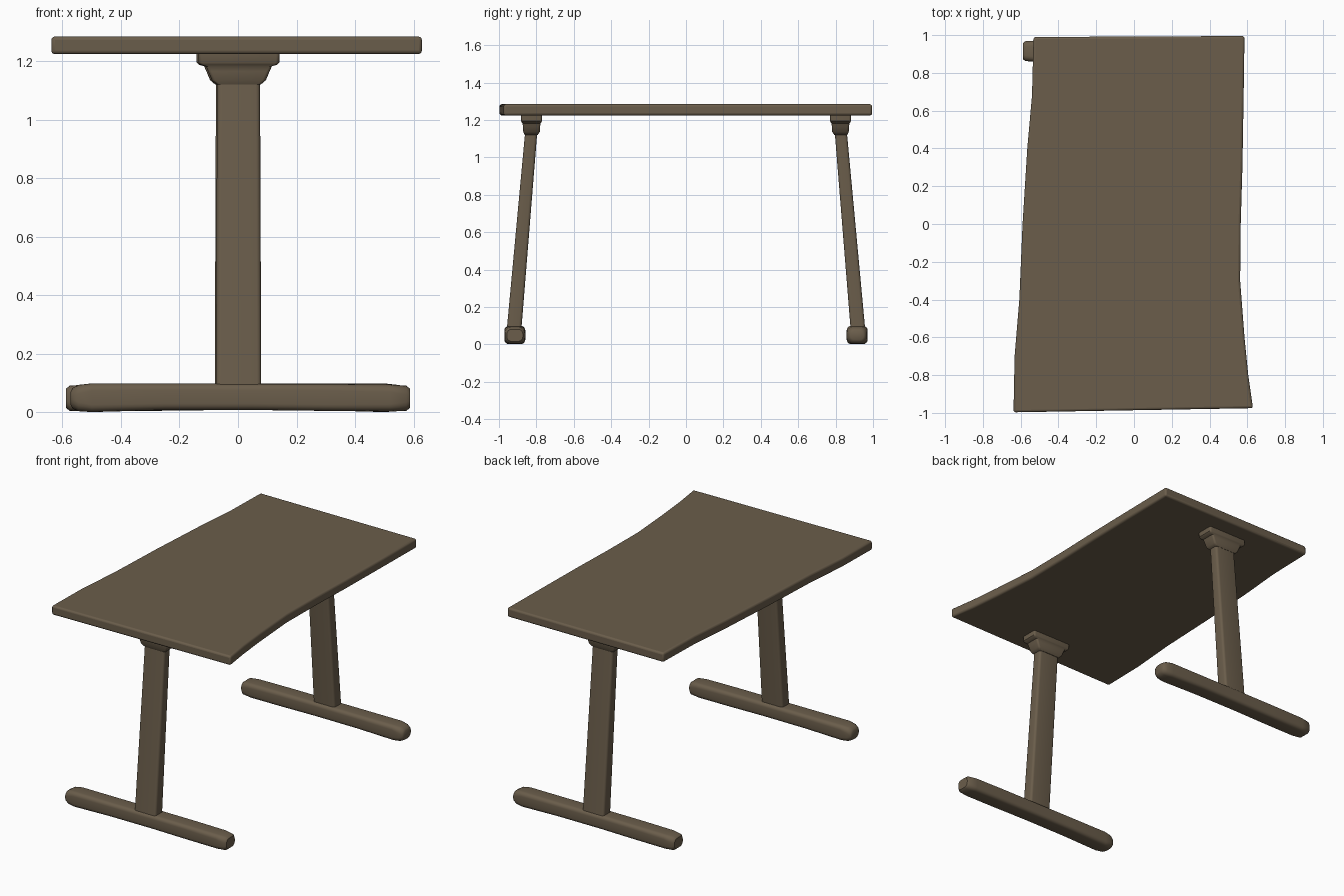
import bpy, bmesh, math
from mathutils import Vector

cube = bpy.data.objects.get("Cube")
if cube:
    bpy.data.objects.remove(cube, do_unlink=True)

wood = bpy.data.materials.new("brown_wood")
wood.use_nodes = True
colour = (0.145, 0.11, 0.07, 1)
wood.diffuse_color = colour
bsdf = next(n for n in wood.node_tree.nodes if n.type == "BSDF_PRINCIPLED")
bsdf.inputs["Base Color"].default_value = colour
bsdf.inputs["Roughness"].default_value = 0.7


def finish(name, bm, bevel=0):
    bmesh.ops.recalc_face_normals(bm, faces=bm.faces)
    mesh = bpy.data.meshes.new(name)
    bm.to_mesh(mesh)
    bm.free()
    obj = bpy.data.objects.new(name, mesh)
    bpy.context.collection.objects.link(obj)
    mesh.materials.append(wood)
    bpy.ops.object.select_all(action="DESELECT")
    obj.select_set(True)
    bpy.context.view_layer.objects.active = obj
    if bevel:
        mod = obj.modifiers.new("soft_edges", "BEVEL")
        mod.width, mod.segments, mod.limit_method = bevel, 3, "ANGLE"
        mod.angle_limit = math.radians(50)
    bpy.ops.object.shade_smooth_by_angle(angle=math.radians(40))
    return obj


def rounded_rect(w, h, r, steps=4):
    """Rounded rectangle of full size w by h around the origin."""
    pts = []
    for q, (sx, sy) in enumerate([(1, 1), (-1, 1), (-1, -1), (1, -1)]):
        for i in range(steps + 1):
            a = math.pi / 2 * (q + i / steps)
            pts.append((sx * (w / 2 - r) + r * math.cos(a),
                        sy * (h / 2 - r) + r * math.sin(a)))
    return pts


def loft(name, sections, place):
    """Skin rounded rectangles; place(u, v, t) gives the 3D point."""
    bm = bmesh.new()
    rings = []
    for t, cu, cv, w, h, r in sections:
        rings.append([bm.verts.new(place(cu + u, cv + v, t))
                      for u, v in rounded_rect(w, h, r)])
    n = len(rings[0])
    for a, b in zip(rings, rings[1:]):
        for i in range(n):
            j = (i + 1) % n
            bm.faces.new((a[i], a[j], b[j], b[i]))
    bm.faces.new(rings[0])
    bm.faces.new(rings[-1])
    return finish(name, bm)


# Table top: wavy-sided board
right_side = [(0.63, -0.975), (0.605, -0.8), (0.585, -0.6), (0.562, -0.3),
              (0.565, 0), (0.574, 0.3), (0.58, 0.65), (0.585, 0.995)]
left_side = [(-0.532, 0.99), (-0.54, 0.68), (-0.565, 0.4), (-0.59, 0),
             (-0.607, -0.4), (-0.632, -0.7), (-0.638, -0.997)]
bm = bmesh.new()
board = bm.faces.new([bm.verts.new((x, y, 1.224)) for x, y in right_side + left_side])
grown = bmesh.ops.extrude_face_region(bm, geom=[board])
bmesh.ops.translate(bm, vec=Vector((0, 0, 0.06)),
                    verts=[v for v in grown["geom"] if isinstance(v, bmesh.types.BMVert)])
finish("table_top", bm, 0.012)

# Each end: foot, splayed leg and stepped bracket; the back is the front turned about z
for end, s in (("front", 1), ("back", -1)):
    def upright(u, v, t):
        return (s * u, s * v, t)

    def lengthwise(u, v, t):
        return (s * t, s * u, v)

    # Foot: position, centre y, centre z, width, height, corner radius
    loft(end + "_foot", [
        (-0.572, -0.915, 0.048, 0.07, 0.045, 0.02),
        (-0.565, -0.915, 0.048, 0.09, 0.07, 0.03),
        (-0.545, -0.915, 0.049, 0.105, 0.09, 0.03),
        (-0.5, -0.915, 0.05, 0.112, 0.098, 0.025),
        (-0.25, -0.915, 0.053, 0.11, 0.09, 0.022),
        (0.05, -0.915, 0.053, 0.108, 0.09, 0.022),
        (0.3, -0.915, 0.051, 0.11, 0.092, 0.022),
        (0.52, -0.915, 0.049, 0.112, 0.092, 0.025),
        (0.575, -0.915, 0.048, 0.105, 0.086, 0.03),
        (0.588, -0.915, 0.048, 0.085, 0.065, 0.025)], lengthwise)

    # Leg: leans inward towards the top
    loft(end + "_leg", [
        (0.07, -0.0 + 0.002, -0.92, 0.155, 0.078, 0.015),
        (1.2, 0.002, -0.822, 0.146, 0.064, 0.015)], upright)

    # Bracket under the top
    loft(end + "_bracket", [
        (1.12, 0.003, -0.828, 0.15, 0.07, 0.012),
        (1.135, 0.003, -0.826, 0.185, 0.088, 0.012),
        (1.165, 0.003, -0.826, 0.21, 0.092, 0.012),
        (1.182, 0.003, -0.826, 0.225, 0.096, 0.012),
        (1.188, 0.003, -0.826, 0.262, 0.106, 0.012),
        (1.195, 0.003, -0.826, 0.276, 0.112, 0.012),
        (1.23, 0.003, -0.826, 0.28, 0.114, 0.012)], upright)
